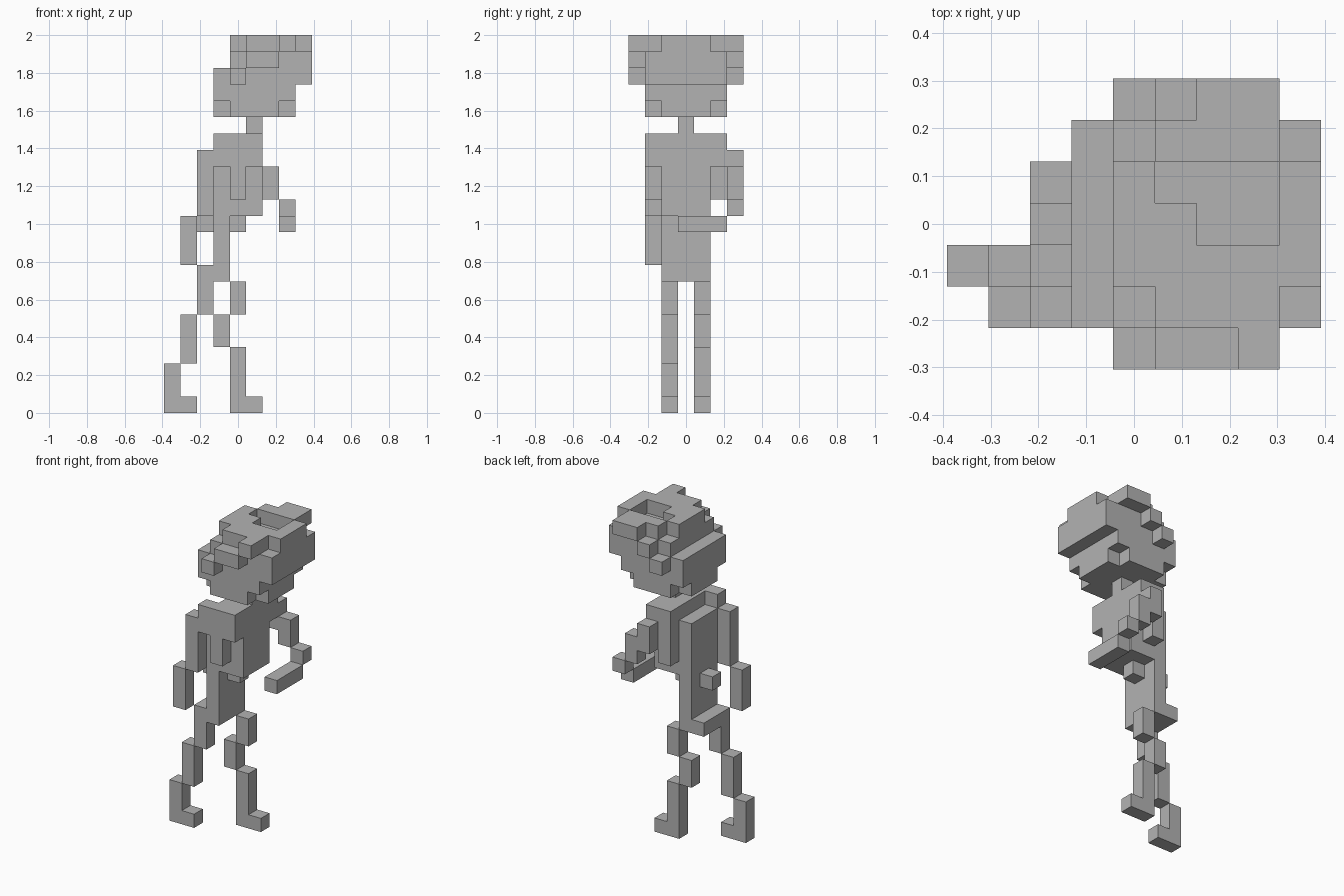
import bpy
import bmesh
from itertools import product
from mathutils import Vector

default_cube = bpy.data.objects.get("Cube")
if default_cube:
    bpy.data.objects.remove(default_cube, do_unlink=True)

# The figure is laid out on a grid of equal cells: columns (x), rows (y), layers (z)
CELL = 2 / 23
ORIGIN = Vector((-4.5, -3.5, 0))
MID_ROW = 3

grey = bpy.data.materials.new("plain_grey")
grey.use_nodes = True
grey.diffuse_color = (0.45, 0.45, 0.45, 1)
grey.node_tree.nodes["Principled BSDF"].inputs["Base Color"].default_value = grey.diffuse_color


def span(value):
    """A single index or an inclusive (first, last) pair, as a range."""
    first, last = value if isinstance(value, tuple) else (value, value)
    return range(first, last + 1)


def block(columns, rows, layers):
    """The set of cells in a solid box."""
    return set(product(span(columns), span(rows), span(layers)))


def both_sides(cells):
    """Cells plus their reflection across the middle row."""
    return cells | {(i, 2 * MID_ROW - j, k) for i, j, k in cells}


def face_corners(cell, axis, side):
    """Corners of one side of a cell, wound so that it faces outward."""
    u, v = (axis + 1) % 3, (axis + 2) % 3
    corners = []
    for du, dv in ((0, 0), (1, 0), (1, 1), (0, 1)):
        corner = Vector(cell)
        corner[axis] += side
        corner[u] += du
        corner[v] += dv
        corners.append((corner + ORIGIN) * CELL)
    return corners if side else corners[::-1]


def make_part(name, cells):
    """Skin a set of cells with flat outer faces and merge the level ones."""
    bm = bmesh.new()
    for cell in sorted(cells):
        for axis, side in product(range(3), (0, 1)):
            neighbour = list(cell)
            neighbour[axis] += 1 if side else -1
            if tuple(neighbour) not in cells:
                bm.faces.new([bm.verts.new(c) for c in face_corners(cell, axis, side)])
    bmesh.ops.remove_doubles(bm, verts=bm.verts[:], dist=CELL / 100)
    bmesh.ops.dissolve_limit(bm, angle_limit=0.01, verts=bm.verts[:], edges=bm.edges[:])
    mesh = bpy.data.meshes.new(name)
    bm.to_mesh(mesh)
    bm.free()
    mesh.materials.append(grey)
    bpy.context.collection.objects.link(bpy.data.objects.new(name, mesh))


# Head: rounded stack of layers with an overhanging brow and an open crown
jaw = block((3, 7), (2, 4), 18) | block((4, 6), (1, 5), 18)
cheeks = block((3, 7), (1, 5), 19)
brow = block((3, 8), (1, 5), 20) | block((4, 8), (1, 5), 21)
crown = block((4, 8), (2, 4), 22) | block((5, 7), (1, 5), 22)
opening = block(5, 4, 22) | block((6, 7), (3, 4), 22)
make_part("head", jaw | cheeks | brow | (crown - opening))

# Stepped ridges on the sides of the head
make_part("right_head_ridge", block(4, 0, 20) | block((5, 6), 0, 21) | block(7, 0, 22))
make_part("left_head_ridge", block(4, 6, 20) | block(5, 6, 21) | block((6, 7), 6, 22))

make_part("neck", block(5, MID_ROW, 17))

# Torso: chest, shoulders, hanging side ribs and the small bumps at the waist
chest = block((3, 5), (2, 4), (12, 15)) | block((4, 5), (2, 4), 16)
shoulders = both_sides(block((4, 5), 1, (15, 16)))
ribs = both_sides(block(4, 1, (13, 14)))
right_shoulder_blade = block(3, 1, (15, 16))
make_part("torso", chest | shoulders | ribs | right_shoulder_blade)
make_part("belly_bump", block(4, MID_ROW, 11))
make_part("back_bump", block(2, MID_ROW, 11))

# Waist and hips
make_part("hips", block(3, (2, 4), (8, 11)) | block(2, (2, 4), 8))

# Right arm hangs back
make_part("right_upper_arm", block(2, 1, (12, 15)))
make_part("right_forearm", block(1, 1, (9, 11)))

# Left arm bends forward, with the hand reaching across
make_part("left_upper_arm", block(5, 6, (14, 15)) | block(6, 6, (13, 14)))
make_part("left_forearm", block(7, 6, 12))
make_part("left_hand", block(7, (3, 5), 11))

# Legs: row, then column of thigh, knee and shin, with the layers where they meet
for side, row, columns, knee, ankle in (
    ("right", 2, (2, 1, 0), 6, 3),
    ("left", 4, (4, 3, 4), 6, 4),
):
    thigh, calf, shin = columns
    make_part(side + "_thigh", block(thigh, row, (knee, 7)))
    make_part(side + "_calf", block(calf, row, (ankle, knee - 1)))
    make_part(side + "_shin_and_foot",
              block(shin, row, (0, ankle - 1)) | block((shin, shin + 1), row, 0))
